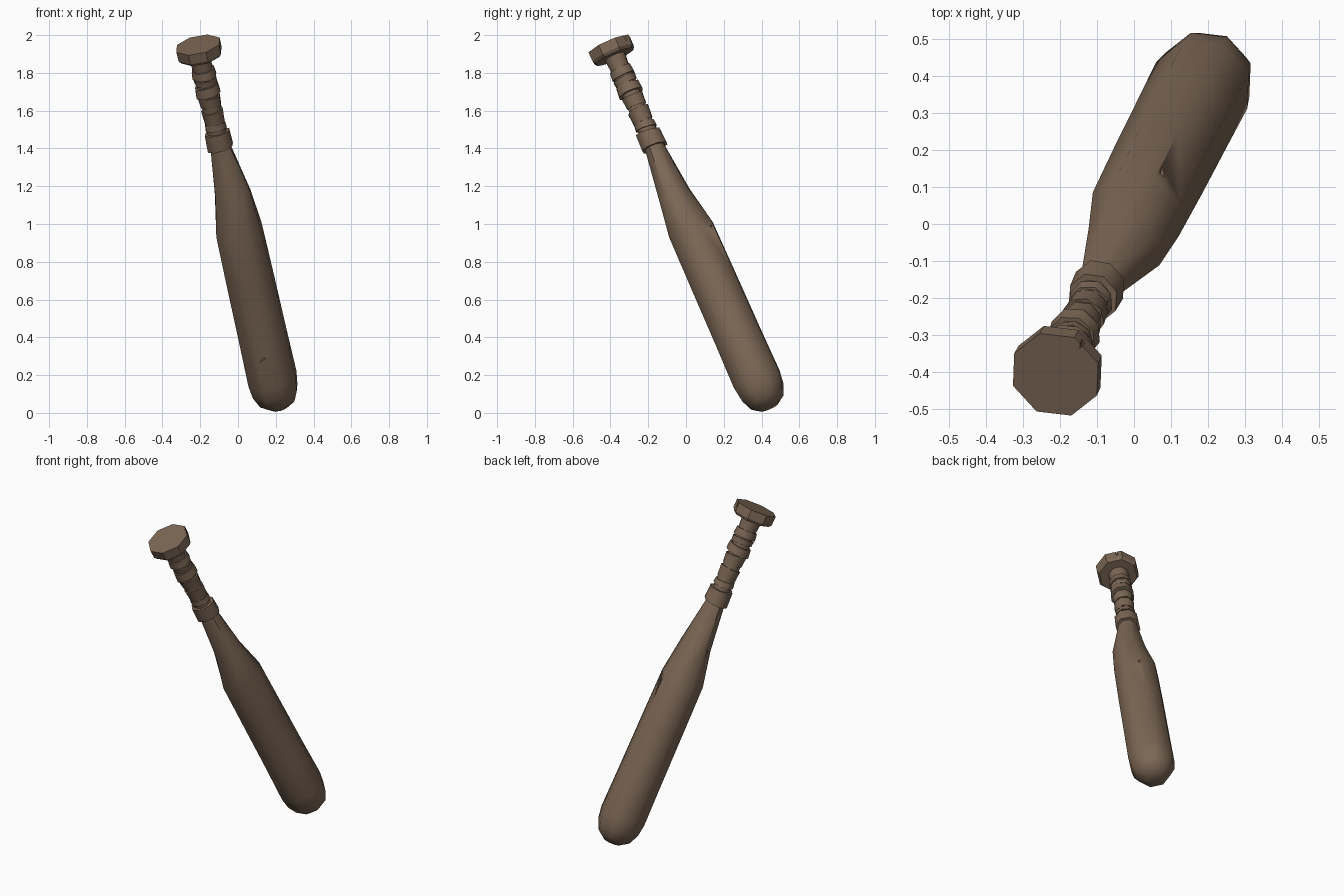
import bpy, bmesh, math
from mathutils import Vector, Matrix

if "Cube" in bpy.data.objects:
    bpy.data.objects.remove(bpy.data.objects["Cube"])

wood = bpy.data.materials.new("brown_wood")
wood.diffuse_color = (0.2, 0.135, 0.09, 1)
wood.use_nodes = True
wood.node_tree.nodes["Principled BSDF"].inputs["Base Color"].default_value = wood.diffuse_color

# Leaning axis of the bat: D runs up the handle, U is level, V points to the upper side
D = Vector((-0.225, -0.44, 1.0)).normalized()
U = Vector((0.89, -0.455, 0)).normalized()
V = D.cross(U).normalized()


def axis(z):
    return Vector((0.223 - 0.225 * z, 0.453 - 0.44 * z, z))


def loft(name, rings, lean=0.0, turn=0.0, angle=40):
    """Eight-sided loft; ring = (axis height, radius along U, radius along V, shift along U)."""
    bm = bmesh.new()
    loops = []
    for z, ra, rb, shift in rings:
        loop = []
        for i in range(8):
            a = math.radians(45 * i + turn)
            tilt = lean * math.cos(a + z * 9)
            loop.append(bm.verts.new(axis(z) + U * (ra * math.cos(a) + shift)
                                     + V * rb * math.sin(a) + D * tilt))
        loops.append(loop)
    for lo, hi in zip(loops, loops[1:]):
        for i in range(8):
            j = (i + 1) % 8
            bm.faces.new((lo[i], lo[j], hi[j], hi[i]))
    bm.faces.new(loops[0][::-1])
    bm.faces.new(loops[-1])
    bmesh.ops.recalc_face_normals(bm, faces=bm.faces)
    me = bpy.data.meshes.new(name)
    bm.to_mesh(me)
    bm.free()
    me.materials.append(wood)
    ob = bpy.data.objects.new(name, me)
    bpy.context.collection.objects.link(ob)
    return ob


def smooth(ob, angle):
    bpy.ops.object.select_all(action='DESELECT')
    ob.select_set(True)
    bpy.context.view_layer.objects.active = ob
    bpy.ops.object.shade_smooth_by_angle(angle=math.radians(angle))


def nick(ob, point, outward, along, length, width, depth):
    """Cut a small wedge-shaped chip into a surface."""
    n = outward.normalized()
    t = (along - n * along.dot(n)).normalized()
    s = n.cross(t)
    bm = bmesh.new()
    top = [point + n * depth + t * x + s * y for x, y in
           ((-length, 0), (length * 0.6, -width), (length, width))]
    for co in top + [point - n * depth + t * length * 0.3]:
        bm.verts.new(co)
    bmesh.ops.convex_hull(bm, input=bm.verts)
    bmesh.ops.recalc_face_normals(bm, faces=bm.faces)
    me = bpy.data.meshes.new("nick_cutter")
    bm.to_mesh(me)
    bm.free()
    me.materials.append(wood)
    cutter = bpy.data.objects.new("nick_cutter", me)
    bpy.context.collection.objects.link(cutter)
    cutter.hide_render = True
    mod = ob.modifiers.new("nick", 'BOOLEAN')
    mod.operation, mod.solver, mod.object = 'DIFFERENCE', 'EXACT', cutter
    bpy.context.view_layer.objects.active = ob
    bpy.ops.object.modifier_apply(modifier=mod.name)
    bpy.data.objects.remove(cutter)


# Barrel with rounded end and tapered shoulder
barrel = loft("barrel", [
    (0.028, 0.050, 0.050, 0), (0.060, 0.100, 0.100, 0), (0.115, 0.128, 0.128, 0),
    (0.180, 0.138, 0.138, 0), (0.400, 0.136, 0.134, 0), (0.700, 0.134, 0.132, 0),
    (0.970, 0.130, 0.130, 0), (1.160, 0.107, 0.084, 0.012), (1.420, 0.054, 0.054, 0)])
nick(barrel, axis(0.33) + V * -0.125 + U * 0.03, -V + U * 0.2, U + D * 0.5, 0.045, 0.018, 0.022)
nick(barrel, axis(0.92) + V * 0.122 + U * 0.01, V, D + U * 0.3, 0.035, 0.016, 0.018)
nick(barrel, axis(1.14) - U * 0.085 - V * 0.03, -U - V * 0.4, D, 0.05, 0.015, 0.018)
smooth(barrel, 50)

# Handle core, flaring under the knob
core = loft("handle_core", [
    (1.38, 0.054, 0.054, 0), (1.60, 0.051, 0.051, 0),
    (1.83, 0.055, 0.055, 0), (1.91, 0.064, 0.064, 0)])
smooth(core, 50)

# Grip wraps: bottom, top, lower radius, upper radius, lean
wraps = [(1.405, 1.485, 0.073, 0.070, 0.008), (1.505, 1.535, 0.061, 0.057, 0.006),
         (1.540, 1.605, 0.055, 0.060, -0.005), (1.625, 1.680, 0.057, 0.062, 0.006),
         (1.690, 1.735, 0.071, 0.066, -0.007), (1.745, 1.775, 0.061, 0.064, 0.006),
         (1.782, 1.822, 0.068, 0.063, 0.005)]
for k, (z0, z1, r0, r1, lean) in enumerate(wraps):
    band = loft(f"grip_wrap_{k + 1}", [(z0, r0, r0, 0), (z1, r1, r1, 0)], lean, 7 * (k % 3))
    smooth(band, 50)

# Octagonal knob with a chipped rim
knob = loft("knob", [(1.885, 0.112, 0.112, 0.004), (1.900, 0.124, 0.124, 0.004),
                     (1.948, 0.125, 0.125, 0.004)])
nick(knob, axis(1.945) + U * 0.03 + V * 0.115, V + D * 0.7, V - D * 0.2, 0.05, 0.022, 0.03)
smooth(knob, 30)
